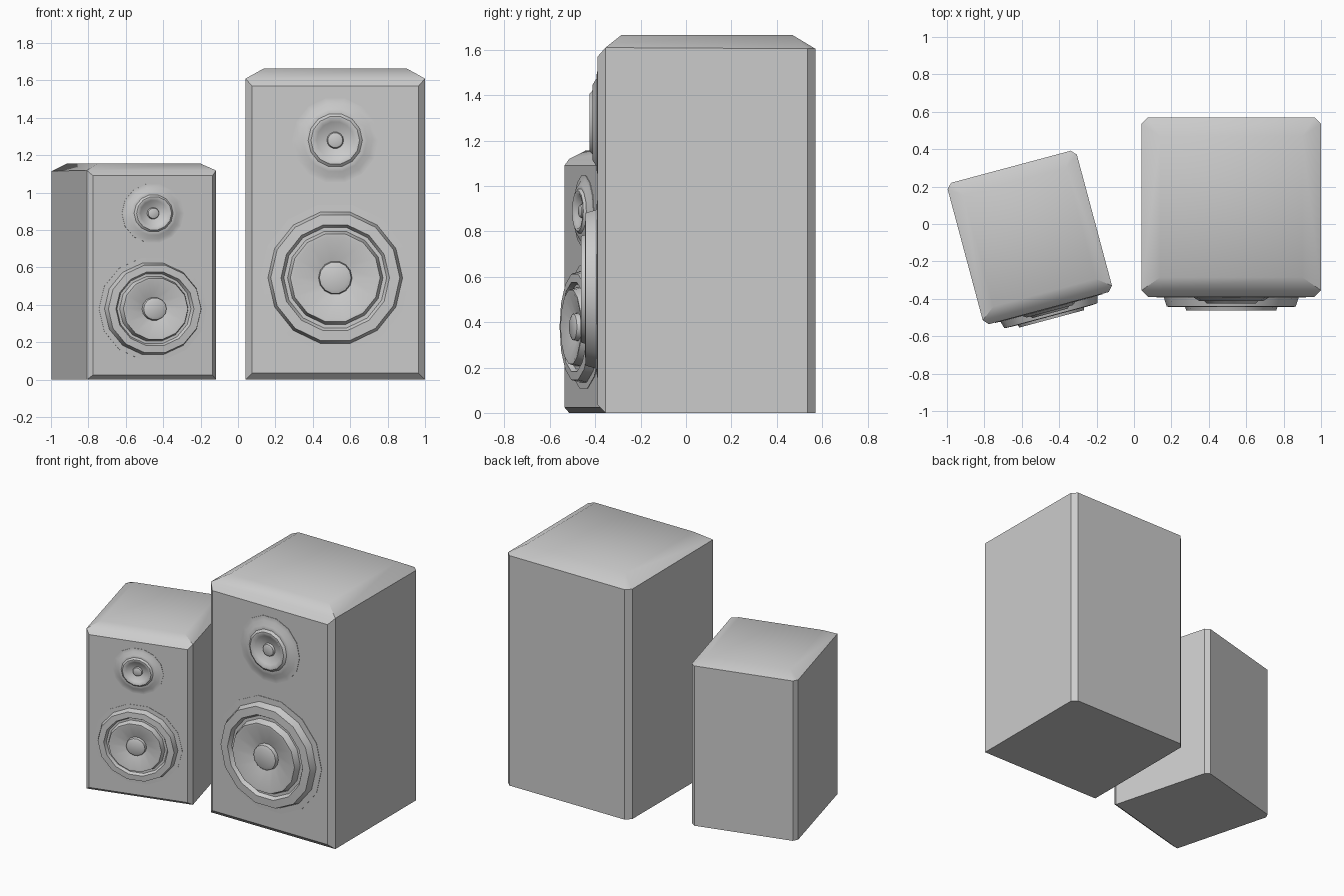
import bpy, bmesh
from math import radians, sin, cos, pi

if "Cube" in bpy.data.objects:
    bpy.data.objects.remove(bpy.data.objects["Cube"], do_unlink=True)

grey = bpy.data.materials.new("light_grey")
grey.use_nodes = True
colour = (0.6, 0.6, 0.6, 1)
grey.diffuse_color = colour
grey.node_tree.nodes["Principled BSDF"].inputs["Base Color"].default_value = colour

HALF = 0.48      # half width and depth of the cabinet
BEVEL = 0.035    # edge chamfer
SIDES = 14       # sides of each driver


def finish(bm, name):
    """Turn a bmesh into a smooth-by-angle object."""
    bmesh.ops.recalc_face_normals(bm, faces=bm.faces)
    mesh = bpy.data.meshes.new(name)
    bm.to_mesh(mesh)
    bm.free()
    mesh.materials.append(grey)
    obj = bpy.data.objects.new(name, mesh)
    bpy.context.collection.objects.link(obj)
    bpy.ops.object.select_all(action='DESELECT')
    obj.select_set(True)
    bpy.context.view_layer.objects.active = obj
    bpy.ops.object.shade_smooth_by_angle(angle=radians(40))
    return obj


def cabinet(name):
    """Box with chamfered uprights, chamfered front edges and a sloping top rim."""
    bm = bmesh.new()
    inner = HALF - BEVEL
    for s in (-1, 1):
        corners = [
            (HALF, -inner, 0), (HALF, -inner, 1.61),           # front chamfer, side edge
            (inner, -HALF, BEVEL), (inner, -HALF, 1.57),       # front panel
            (HALF, inner, 0), (HALF, inner, 1.605),            # back chamfer, side edge
            (inner, HALF, 0), (inner, HALF, 1.605),            # back panel
            (0.38, -0.375, 1.665), (0.38, 0.38, 1.665),        # flat top
        ]
        for x, y, z in corners:
            bm.verts.new((s * x, y, z))
    bmesh.ops.convex_hull(bm, input=bm.verts)
    bmesh.ops.dissolve_limit(bm, angle_limit=radians(1), verts=bm.verts, edges=bm.edges)
    return finish(bm, name)


def driver(name, height, profile):
    """Turn a (radius, protrusion) profile about the axis facing the front."""
    bm = bmesh.new()
    rings = []
    for r, out in profile:
        angles = [2 * pi * i / SIDES for i in range(SIDES)]
        rings.append([bm.verts.new((r * cos(a), -HALF - out, height + r * sin(a)))
                      for a in angles])
    for a, b in zip(rings, rings[1:]):
        for i in range(SIDES):
            j = (i + 1) % SIDES
            bm.faces.new((a[i], a[j], b[j], b[i]))
    bm.faces.new(rings[-1])
    bm.normal_update()
    # the open back sits on the panel, so orient by the front cap
    obj = finish(bm, name)
    if obj.data.polygons[-1].normal.y > 0:
        obj.data.flip_normals()
    return obj


# Flange, raised rim, groove, inner lip, cone and dust cap
WOOFER = [(0.40, 0.0), (0.40, 0.003), (0.36, 0.004), (0.345, 0.052), (0.29, 0.055),
          (0.275, 0.03), (0.255, 0.03), (0.24, 0.073), (0.225, 0.073),
          (0.09, 0.035), (0.085, 0.06), (0.065, 0.068)]
TWEETER = [(0.23, 0.0), (0.23, 0.003), (0.20, 0.004), (0.17, 0.022), (0.145, 0.022),
           (0.13, 0.035), (0.115, 0.035), (0.10, 0.024), (0.045, 0.008),
           (0.04, 0.022), (0.03, 0.026)]


def speaker(prefix, location, turn, scale):
    parts = [cabinet(prefix + "_cabinet"),
             driver(prefix + "_woofer", 0.545, WOOFER),
             driver(prefix + "_tweeter", 1.28, TWEETER)]
    for part in parts:
        part.location = location
        part.rotation_euler.z = radians(turn)
        part.scale = scale


speaker("large_speaker", (0.52, 0.09, 0), 0, (1, 1, 1))
speaker("small_speaker", (-0.557, -0.072, 0), 15, (0.745, 0.815, 0.695))
